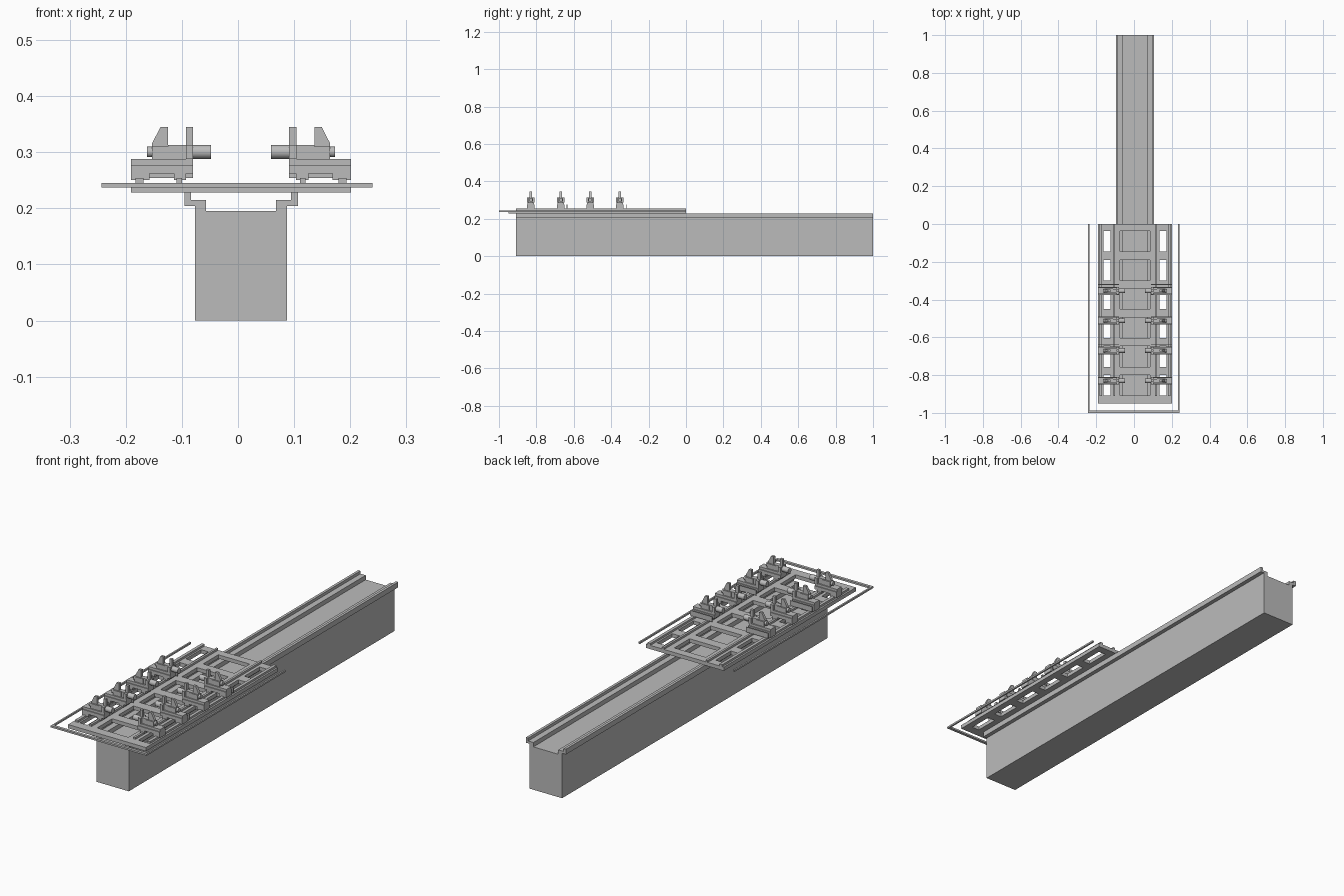
import bpy, bmesh, math
from mathutils import Matrix

cube = bpy.data.objects.get("Cube")
if cube:
    bpy.data.objects.remove(cube)

CX = 0.0055  # mirror plane of the machine

grey = bpy.data.materials.new("machine grey")
grey.use_nodes = True
grey.diffuse_color = (0.5, 0.5, 0.5, 1)
grey.node_tree.nodes["Principled BSDF"].inputs["Base Color"].default_value = (0.5, 0.5, 0.5, 1)


def finish(name, bm, mirror=True, cx=CX):
    bmesh.ops.recalc_face_normals(bm, faces=bm.faces)
    mesh = bpy.data.meshes.new(name)
    bm.to_mesh(mesh)
    bm.free()
    mesh.materials.append(grey)
    obj = bpy.data.objects.new(name, mesh)
    obj.location.x = cx
    bpy.context.collection.objects.link(obj)
    if mirror:
        obj.modifiers.new("Mirror", 'MIRROR').use_mirror_merge = False
    return obj


def prism(name, points, y0, y1, **kw):
    """Extrude an x-z outline along y."""
    bm = bmesh.new()
    face = bm.faces.new([bm.verts.new((x, y0, z)) for x, z in points])
    geom = bmesh.ops.extrude_face_region(bm, geom=[face])["geom"]
    moved = [v for v in geom if isinstance(v, bmesh.types.BMVert)]
    bmesh.ops.translate(bm, verts=moved, vec=(0, y1 - y0, 0))
    return finish(name, bm, **kw)


def box(name, x0, x1, y0, y1, z0, z1, **kw):
    return prism(name, [(x0, z0), (x1, z0), (x1, z1), (x0, z1)], y0, y1, **kw)


def rod(name, x0, x1, y, z, radius):
    """Cylinder lying along x."""
    bm = bmesh.new()
    place = Matrix.Translation(((x0 + x1) / 2, y, z)) @ Matrix.Rotation(math.pi / 2, 4, 'Y')
    bmesh.ops.create_cone(bm, cap_ends=True, segments=20, radius1=radius, radius2=radius,
                          depth=x1 - x0, matrix=place)
    for f in bm.faces:
        f.smooth = len(f.verts) == 4
    for e in bm.edges:
        e.smooth = all(len(f.verts) == 4 for f in e.link_faces)
    return finish(name, bm)


# Long beam and its stepped guide rails
box("beam", -0.082, 0.082, -0.91, 1, 0, 0.195, mirror=False)
prism("guide_rail", [(0.0625, 0.195), (0.082, 0.195), (0.082, 0.204), (0.101, 0.204),
                     (0.101, 0.228), (0.089, 0.228), (0.089, 0.215), (0.0625, 0.215)], -0.91, 1)

# Table plate with three columns of windows
xs = [-0.196, -0.166, -0.129, -0.079, 0.079, 0.129, 0.166, 0.196]
ys = [-0.95]
for i in reversed(range(6)):
    mid = -0.0915 - i * 0.1525
    ys += [mid - 0.0545, mid + 0.0545]
ys.append(0)
bm = bmesh.new()
grid = [[bm.verts.new((x, y, 0.228)) for x in xs] for y in ys]
for j in range(len(ys) - 1):
    for i in range(len(xs) - 1):
        if not (i % 2 and j % 2):
            bm.faces.new((grid[j][i], grid[j][i + 1], grid[j + 1][i + 1], grid[j + 1][i]))
geom = bmesh.ops.extrude_face_region(bm, geom=bm.faces[:])["geom"]
bmesh.ops.translate(bm, vec=(0, 0, 0.017), verts=[v for v in geom if isinstance(v, bmesh.types.BMVert)])
finish("table_plate", bm, mirror=False)

# Rails on the table, two per side
box("outer_track", 0.174, 0.188, -0.91, 0, 0.245, 0.254)
box("inner_track", 0.105, 0.115, -0.91, 0, 0.245, 0.254)

# Thin guard frame around the table
box("guard_side", 0.234, 0.2415, -1, 0, 0.237, 0.245, cx=-0.0015)
box("guard_front", -0.234, 0.234, -1, -0.987, 0.237, 0.245, mirror=False, cx=-0.0015)

# Four pairs of clamp carriages
for n, y in enumerate((-0.83, -0.67, -0.512, -0.354)):
    def part(name, x0, x1, z0, z1, half):
        box(f"{name}_{n + 1}", x0, x1, y - half, y + half, z0, z1)

    part("outer_shoe", 0.163, 0.196, 0.25, 0.262, 0.021)
    part("inner_shoe", 0.098, 0.12, 0.25, 0.262, 0.021)
    part("carriage_base", 0.0855, 0.196, 0.262, 0.277, 0.021)
    part("carriage_top", 0.0855, 0.196, 0.277, 0.288, 0.017)
    part("bracket", 0.0855, 0.0985, 0.288, 0.313, 0.02)
    part("inner_blade", 0.0855, 0.0985, 0.313, 0.345, 0.006)
    part("holder", 0.0985, 0.1305, 0.288, 0.313, 0.01)
    part("jaw_block", 0.117, 0.1585, 0.288, 0.31, 0.012)
    prism(f"jaw_{n + 1}", [(0.1305, 0.31), (0.1585, 0.31), (0.1585, 0.316), (0.1435, 0.345),
                           (0.1305, 0.345)], y - 0.006, y + 0.006)
    rod(f"inner_stub_{n + 1}", 0.0535, 0.0855, y, 0.3005, 0.0125)
    rod(f"outer_pin_{n + 1}", 0.1585, 0.1675, y, 0.3005, 0.0095)
    if n % 2:
        box(f"stop_plate_{n + 1}", 0.0855, 0.196, y + 0.032, y + 0.036, 0.254, 0.277)
